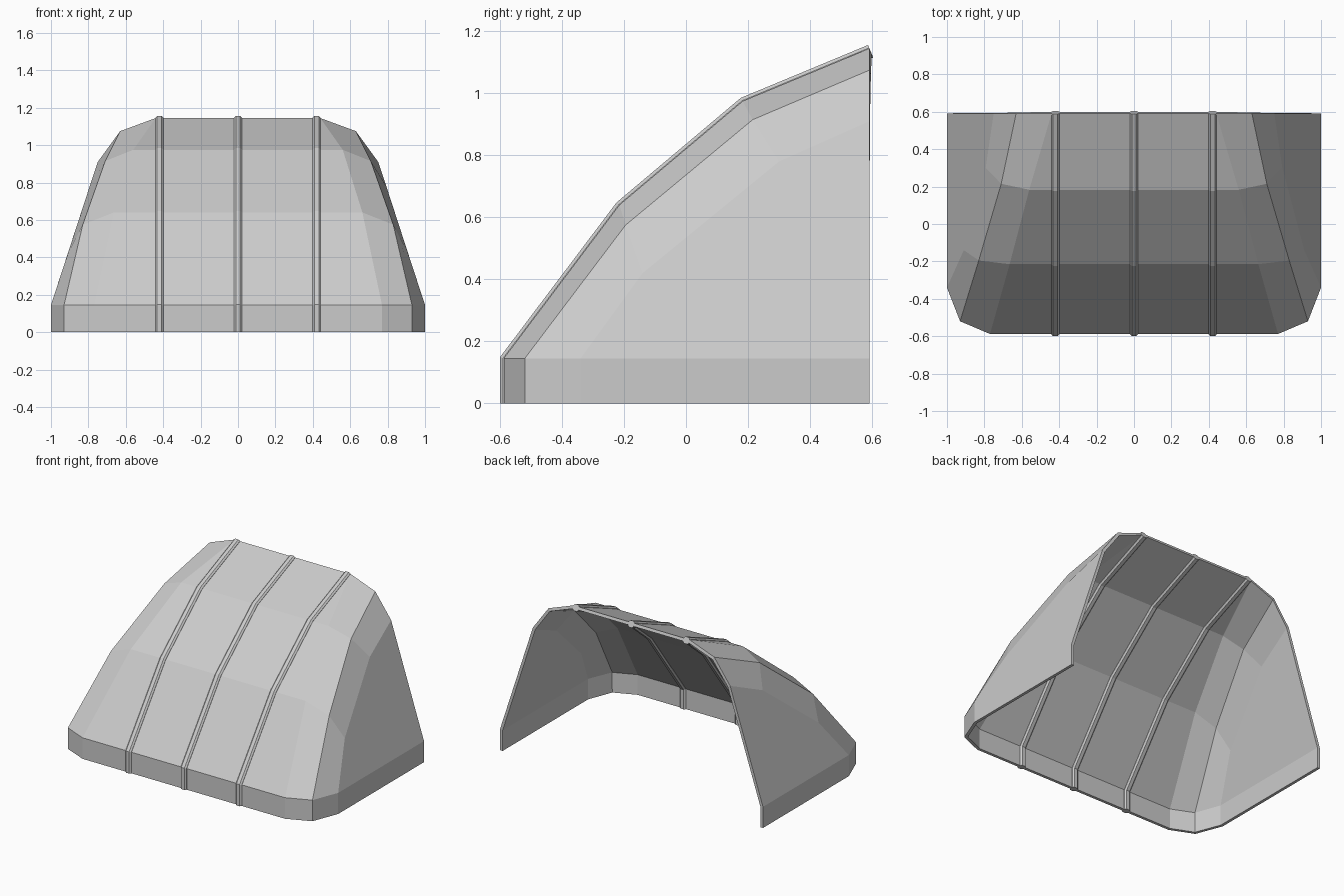
import bpy
import bmesh
from mathutils import Vector

cube = bpy.data.objects.get("Cube")
if cube:
    bpy.data.objects.remove(cube)

grey = bpy.data.materials.new("light grey")
grey.use_nodes = True
COLOUR = (0.6, 0.6, 0.6, 1)
grey.diffuse_color = COLOUR
grey.node_tree.nodes["Principled BSDF"].inputs["Base Color"].default_value = COLOUR

BACK = 0.592
WALL = 0.02


def finish(bm, name):
    bmesh.ops.recalc_face_normals(bm, faces=bm.faces)
    mesh = bpy.data.meshes.new(name)
    bm.to_mesh(mesh)
    bm.free()
    mesh.materials.append(grey)
    obj = bpy.data.objects.new(name, mesh)
    bpy.context.collection.objects.link(obj)
    return obj


# Half-rows of the hood, from the side crease over the corner to the roof edge
rows = [
    [(1, -0.34, 0), (0.93, -0.52, 0), (0.77, -0.588, 0)],
    [(1, -0.34, 0.145), (0.93, -0.52, 0.145), (0.77, -0.588, 0.145)],
    [(0.91, -0.14, 0.42), (0.83, -0.195, 0.575), (0.665, -0.215, 0.64)],
    [(0.793, 0.3, 0.78), (0.71, 0.215, 0.915), (0.56, 0.183, 0.975)],
    [(0.75, BACK, 0.91), (0.63, BACK, 1.075), (0.44, BACK, 1.145)],
]

# Hood shell
bm = bmesh.new()
grid = []
for row in rows:
    mirrored = [(-x, y, z) for x, y, z in reversed(row)]
    grid.append([bm.verts.new(p) for p in row + mirrored])
for low, high in zip(grid, grid[1:]):
    for i in range(len(low) - 1):
        bm.faces.new((low[i], low[i + 1], high[i + 1], high[i]))

# Flat side walls and their vertical lips
for side, x in ((0, 1), (-1, -1)):
    foot = bm.verts.new((x, BACK, 0))
    lip = bm.verts.new((x, BACK, 0.145))
    bm.faces.new((foot, grid[0][side], grid[1][side], lip))
    bm.faces.new([lip] + [row[side] for row in grid[1:]])
hood = finish(bm, "hood_shell")
solid = hood.modifiers.new("wall", "SOLIDIFY")
solid.thickness = WALL
solid.offset = -1
solid.use_even_offset = True

# Centre line of the roof, with mitred outward normals, for the ribs
path = [Vector(row[2][1:]) for row in rows]
normals = []
for a, b in zip(path, path[1:]):
    d = (b - a).normalized()
    normals.append(Vector((-d.y, d.x)))
mitres = [normals[0]]
for a, b in zip(normals, normals[1:]):
    mitres.append((a + b) / (1 + a.dot(b)))
mitres.append(normals[-1])

# Chamfered rib section: sideways offset and height above the outer skin
OUT, IN = 0.012, -WALL - 0.012
section = [(-0.022, 0.002), (-0.012, OUT), (0.012, OUT), (0.022, 0.002),
           (0.022, IN + 0.01), (0.012, IN), (-0.012, IN), (-0.022, IN + 0.01)]


def rib(name, x):
    bm = bmesh.new()
    rings = []
    for p, n in zip(path, mitres):
        ring = []
        for dx, h in section:
            q = p + n * h
            ring.append(bm.verts.new((x + dx, q.x, q.y)))
        rings.append(ring)
    for a, b in zip(rings, rings[1:]):
        for i in range(len(section)):
            j = (i + 1) % len(section)
            bm.faces.new((a[i], a[j], b[j], b[i]))
    bm.faces.new(rings[0])
    bm.faces.new(rings[-1])
    finish(bm, name)


for name, x in (("right_rib", -0.42), ("middle_rib", 0), ("left_rib", 0.42)):
    rib(name, x)
